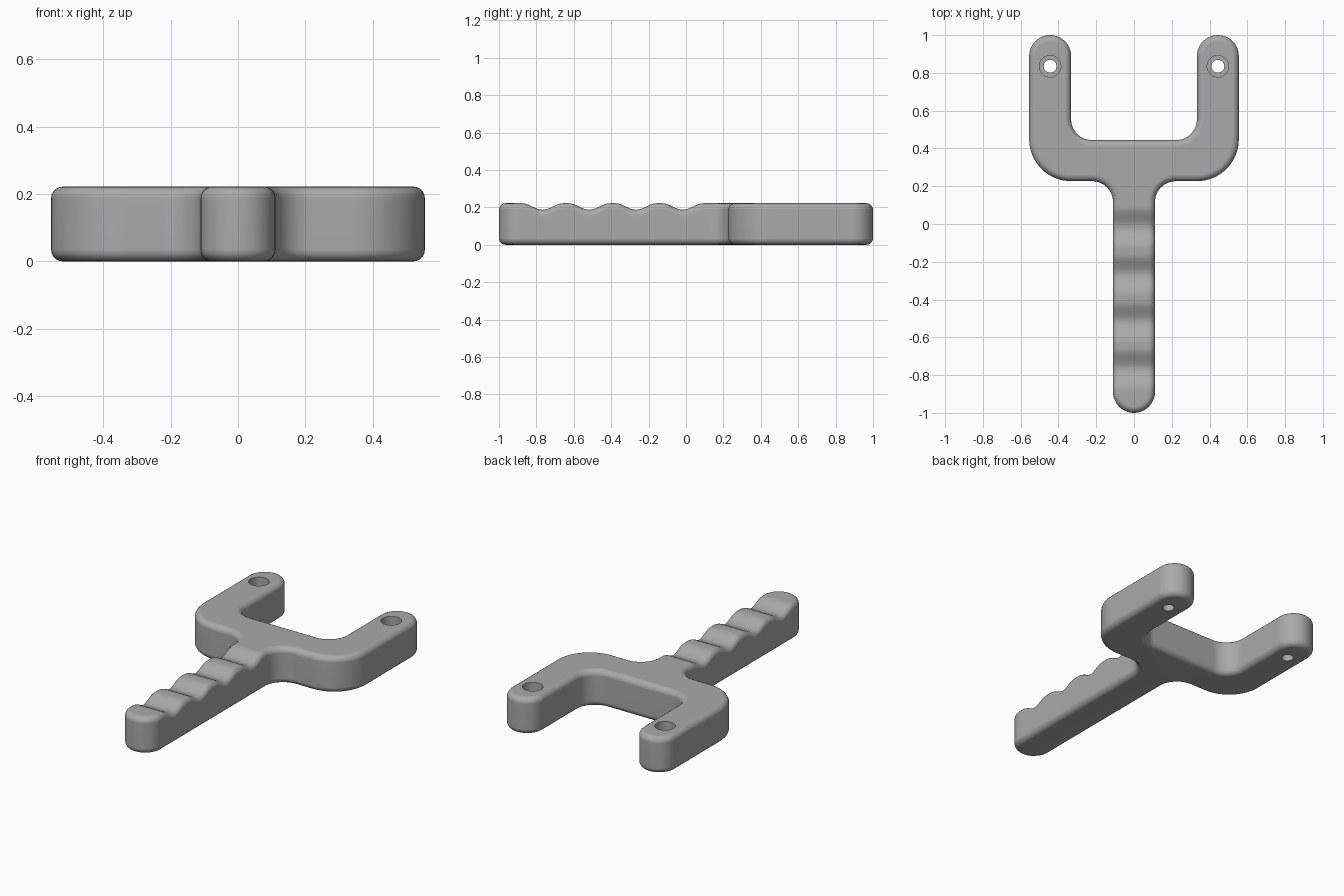
import bpy, bmesh, math
from mathutils import Vector

if "Cube" in bpy.data.objects:
    bpy.data.objects.remove(bpy.data.objects["Cube"])

H = 0.222       # thickness
R = 0.111       # half width of handle and prongs
ROUND = 0.035   # edge rounding


def arc(cx, cy, r, a0, a1, n):
    return [(cx + r * math.cos(math.radians(a0 + (a1 - a0) * i / n)),
             cy + r * math.sin(math.radians(a0 + (a1 - a0) * i / n))) for i in range(n + 1)]


# Right half of the outline, from the handle end up to the inside of the fork
half = arc(0, -1 + R, R, -90, 0, 12)                 # handle end
half += arc(2 * R, R + 0.005, R, 180, 90, 12)        # fillet under the fork
half += arc(0.333, 0.449, 0.222, -90, 0, 16)         # outer shoulder
half += arc(0.444, 1 - R, R, 0, 180, 24)             # prong tip
half += arc(0.222, 0.555, R, 0, -90, 12)             # inner corner
outline = half + [(-x, y) for x, y in reversed(half[1:])]

# Extruded body with rounded top and bottom edges
bm = bmesh.new()
base = bm.faces.new([bm.verts.new((x, y, 0)) for x, y in outline])
ext = bmesh.ops.extrude_face_region(bm, geom=[base])
top = [v for v in ext["geom"] if isinstance(v, bmesh.types.BMVert)]
bmesh.ops.translate(bm, verts=top, vec=(0, 0, H))
bmesh.ops.recalc_face_normals(bm, faces=bm.faces)
rims = [e for e in bm.edges if abs(e.verts[0].co.z - e.verts[1].co.z) < 1e-5]
bmesh.ops.bevel(bm, geom=rims, offset=ROUND, segments=5, profile=0.5, affect='EDGES')

# Finger grooves: slice the handle, then lower its upper side in four waves
CENTRES = (-0.767, -0.517, -0.267, -0.017)
WIDTH, DEPTH = 0.22, 0.035
for c in CENTRES:
    for i in range(17):
        y = c - WIDTH / 2 + WIDTH * i / 16
        bmesh.ops.bisect_plane(bm, geom=bm.verts[:] + bm.edges[:] + bm.faces[:],
                               plane_co=(0, y, 0), plane_no=(0, 1, 0))
for v in bm.verts:
    for c in CENTRES:
        t = (v.co.y - c) / (WIDTH / 2)
        if abs(t) < 1 and v.co.z > H / 2:
            v.co.z -= DEPTH * (0.5 + 0.5 * math.cos(math.pi * t))

mesh = bpy.data.meshes.new("slingshot_frame")
bm.to_mesh(mesh)
bm.free()
frame = bpy.data.objects.new("slingshot_frame", mesh)
bpy.context.collection.objects.link(frame)

grey = bpy.data.materials.new("grey plastic")
grey.diffuse_color = (0.4, 0.4, 0.4, 1)
grey.use_nodes = True
grey.node_tree.nodes["Principled BSDF"].inputs["Base Color"].default_value = grey.diffuse_color
mesh.materials.append(grey)


# Stepped band holes near the prong tips
def cutter(name, x, r, z0, z1):
    bpy.ops.mesh.primitive_cylinder_add(vertices=32, radius=r, depth=z1 - z0,
                                        location=(x, 0.835, (z0 + z1) / 2))
    ob = bpy.context.object
    ob.name = name
    ob.data.materials.append(grey)
    return ob


for x in (-0.444, 0.444):
    for ob in (cutter("wide_hole", x, 0.057, 0.11, 0.3),
               cutter("narrow_hole", x, 0.034, -0.1, 0.2)):
        mod = frame.modifiers.new("hole", 'BOOLEAN')
        mod.operation, mod.solver, mod.object = 'DIFFERENCE', 'EXACT', ob
        bpy.context.view_layer.objects.active = frame
        bpy.ops.object.modifier_apply(modifier=mod.name)
        bpy.data.objects.remove(ob)

bpy.ops.object.select_all(action='DESELECT')
frame.select_set(True)
bpy.context.view_layer.objects.active = frame
bpy.ops.object.shade_smooth_by_angle(angle=math.radians(35))
weighted = frame.modifiers.new("flat_normals", 'WEIGHTED_NORMAL')
weighted.keep_sharp = True
